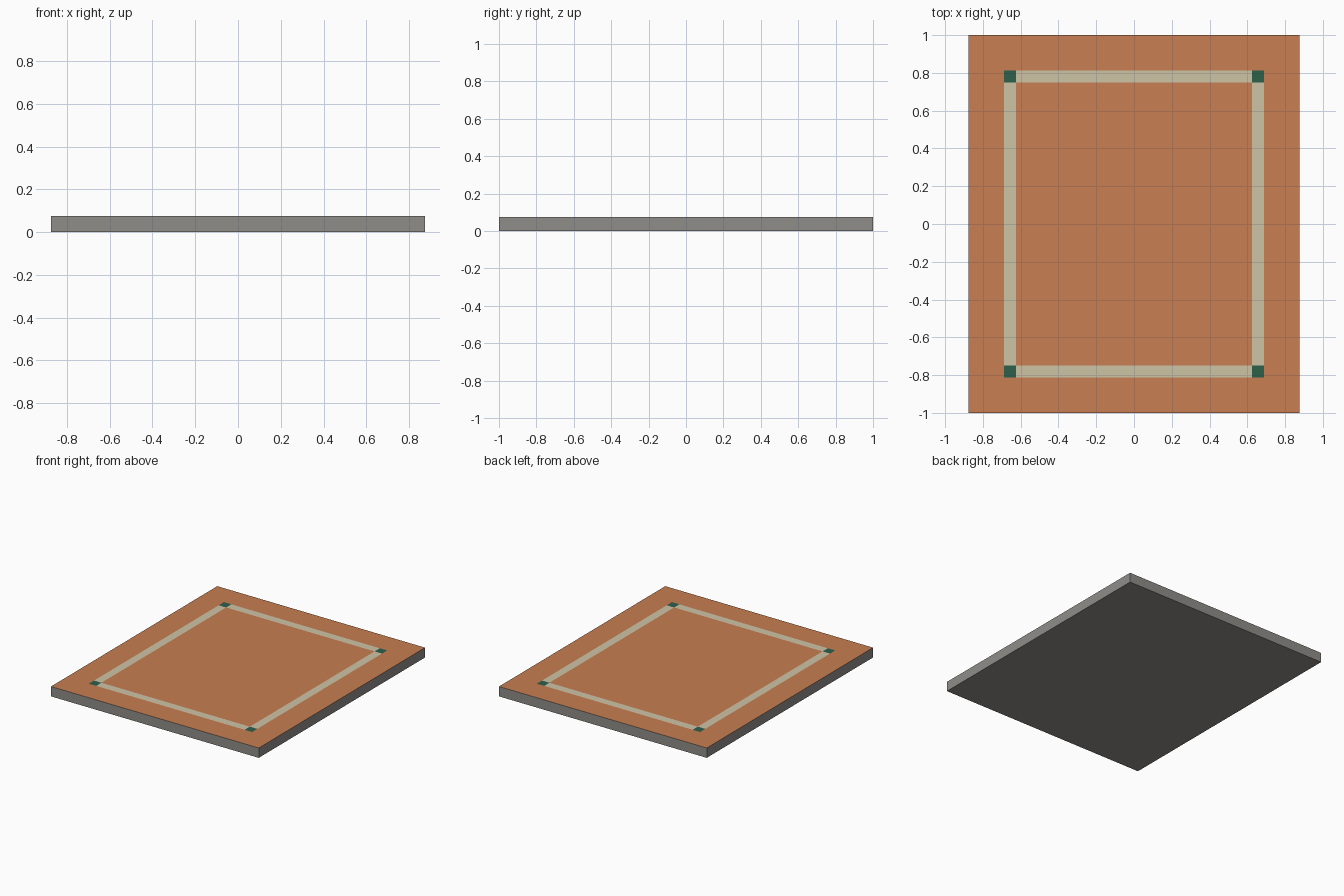
import bpy, bmesh

if "Cube" in bpy.data.objects:
    bpy.data.objects.remove(bpy.data.objects["Cube"])

def mat(name, rgb):
    m = bpy.data.materials.new(name)
    m.diffuse_color = (*rgb, 1)
    m.use_nodes = True
    m.node_tree.nodes["Principled BSDF"].inputs["Base Color"].default_value = m.diffuse_color
    return m

mats = [mat("grey stone", (0.28, 0.27, 0.25)),
        mat("terracotta", (0.58, 0.21, 0.085)),
        mat("cream", (0.62, 0.55, 0.38)),
        mat("dark green", (0.026, 0.115, 0.07))]
GREY, TERRA, CREAM, GREEN = range(4)

# Grid lines of the slab, following the inlaid border
xs = [-0.875, -0.6875, -0.625, 0.625, 0.6875, 0.875]
ys = [-1.0, -0.8125, -0.75, 0.75, 0.8125, 1.0]
H = 0.075

def top_colour(i, j):
    bx, by = i in (1, 3), j in (1, 3)
    if bx and by:
        return GREEN                      # corner squares
    if (bx and j == 2) or (by and i == 2):
        return CREAM                      # border strips
    return TERRA

bm = bmesh.new()
grid = [[bm.verts.new((x, y, H)) for y in ys] for x in xs]

# Tiled top
for i in range(5):
    for j in range(5):
        f = bm.faces.new((grid[i][j], grid[i + 1][j], grid[i + 1][j + 1], grid[i][j + 1]))
        f.material_index = top_colour(i, j)

# Stone sides and underside
rim = [e for e in bm.edges if e.is_boundary]
ext = bmesh.ops.extrude_edge_only(bm, edges=rim)["geom"]
for v in ext:
    if isinstance(v, bmesh.types.BMVert):
        v.co.z = 0
for f in ext:
    if isinstance(f, bmesh.types.BMFace):
        f.material_index = GREY
low = [e for e in bm.edges if e.is_boundary]
for f in bmesh.ops.contextual_create(bm, geom=low)["faces"]:
    f.material_index = GREY
bmesh.ops.recalc_face_normals(bm, faces=bm.faces)

me = bpy.data.meshes.new("floor_slab")
bm.to_mesh(me)
bm.free()
for m in mats:
    me.materials.append(m)
bpy.context.collection.objects.link(bpy.data.objects.new("floor_slab", me))
